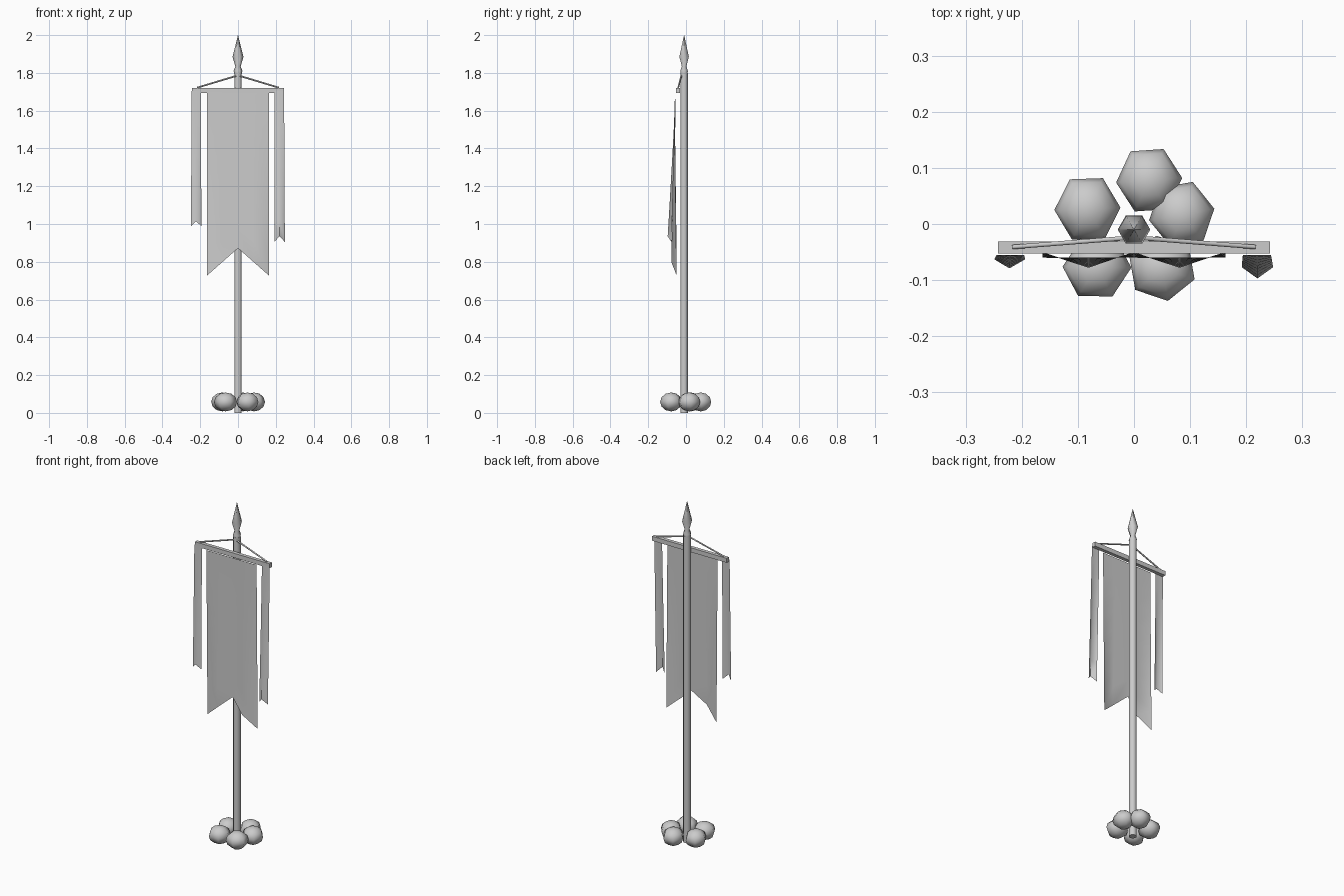
import bpy, bmesh, math
from mathutils import Vector

if "Cube" in bpy.data.objects:
    bpy.data.objects.remove(bpy.data.objects["Cube"])

POLE_Y = -0.01


def finish(bm, name, angle=None):
    bmesh.ops.recalc_face_normals(bm, faces=bm.faces)
    mesh = bpy.data.meshes.new(name)
    bm.to_mesh(mesh)
    bm.free()
    ob = bpy.data.objects.new(name, mesh)
    bpy.context.collection.objects.link(ob)
    if angle:
        bpy.ops.object.select_all(action='DESELECT')
        ob.select_set(True)
        bpy.context.view_layer.objects.active = ob
        bpy.ops.object.shade_smooth_by_angle(angle=math.radians(angle))
    return ob


def lathe(name, profile, sides, turn=0.0):
    """Closed solid of revolution around the pole axis from (radius, z) points."""
    bm = bmesh.new()
    rings = [[bm.verts.new((r * math.cos(turn + math.tau * i / sides),
                            POLE_Y + r * math.sin(turn + math.tau * i / sides), z))
              for i in range(sides)] for r, z in profile]
    for a, b in zip(rings, rings[1:]):
        for i in range(sides):
            j = (i + 1) % sides
            bm.faces.new((a[i], a[j], b[j], b[i]))
    bm.faces.new(rings[0])
    bm.faces.new(rings[-1])
    bmesh.ops.remove_doubles(bm, verts=bm.verts, dist=1e-5)
    return finish(bm, name, 65)


def rod(name, a, b, radius, sides=6):
    a, b = Vector(a), Vector(b)
    bm = bmesh.new()
    bmesh.ops.create_cone(bm, cap_ends=True, segments=sides, radius1=radius,
                          radius2=radius, depth=(b - a).length)
    ob = finish(bm, name, 65)
    ob.location = (a + b) / 2
    ob.rotation_euler = (b - a).to_track_quat('Z', 'Y').to_euler()


def cloth(name, top_x, low_x, top_z, low_z, top_y, low_y, rows=8):
    """Hanging sheet whose folds deepen from a straight top to the notched hem."""
    bm = bmesh.new()
    grid = []
    for k in range(rows + 1):
        t = k / rows
        grid.append([bm.verts.new((xa + (xb - xa) * t,
                                   top_y + (y - top_y) * t ** 1.1,
                                   top_z + (z - top_z) * t))
                     for xa, xb, y, z in zip(top_x, low_x, low_y, low_z)])
    for a, b in zip(grid, grid[1:]):
        for i in range(len(a) - 1):
            bm.faces.new((a[i], b[i], b[i + 1], a[i + 1]))
    return finish(bm, name, 65)


# Pole and spear-shaped finial
lathe("pole", [(0.021, 0.0), (0.021, 1.80)], 8, math.pi / 8)
lathe("finial", [(0.021, 1.795), (0.023, 1.812), (0.014, 1.835),
                 (0.029, 1.885), (0.0005, 2.0)], 6)

# Crossbar
bm = bmesh.new()
bmesh.ops.create_cube(bm, size=1)
bmesh.ops.scale(bm, vec=(0.485, 0.021, 0.026), verts=bm.verts)
bmesh.ops.translate(bm, vec=(0, -0.042, 1.707), verts=bm.verts)
finish(bm, "crossbar")

# Ropes holding the crossbar
for side, label in ((-1, "left"), (1, "right")):
    rod("rope_" + label, (0, -0.024, 1.787), (side * 0.216, -0.041, 1.722), 0.0045)

# Swallow-tailed banner
xs = (-0.163, -0.081, 0, 0.081, 0.163)
cloth("banner", xs, xs, 1.695, (0.728, 0.80, 0.872, 0.80, 0.728),
      -0.06, (-0.05, -0.078, -0.05, -0.078, -0.05))

# Side streamers
cloth("streamer_left", (-0.245, -0.220, -0.196), (-0.249, -0.222, -0.194), 1.705,
      (0.988, 1.015, 0.988), -0.055, (-0.063, -0.079, -0.063))
cloth("streamer_right", (0.194, 0.219, 0.244), (0.192, 0.220, 0.248), 1.705,
      (0.905, 0.935, 0.905), -0.055, (-0.077, -0.097, -0.077))

# Ring of stones around the foot
stones = [(-0.083, 0.027, 92), (0.027, 0.078, 94), (0.085, 0.017, 100),
          (-0.066, -0.077, 28), (0.050, -0.079, 10)]
for n, (x, y, turn) in enumerate(stones):
    bm = bmesh.new()
    bmesh.ops.create_uvsphere(bm, u_segments=6, v_segments=6, radius=1)
    bmesh.ops.scale(bm, vec=(0.062, 0.059, 0.05), verts=bm.verts)
    ob = finish(bm, f"stone_{n + 1}", 70)
    ob.location = (x, y, 0.058)
    ob.rotation_euler.z = math.radians(turn)
